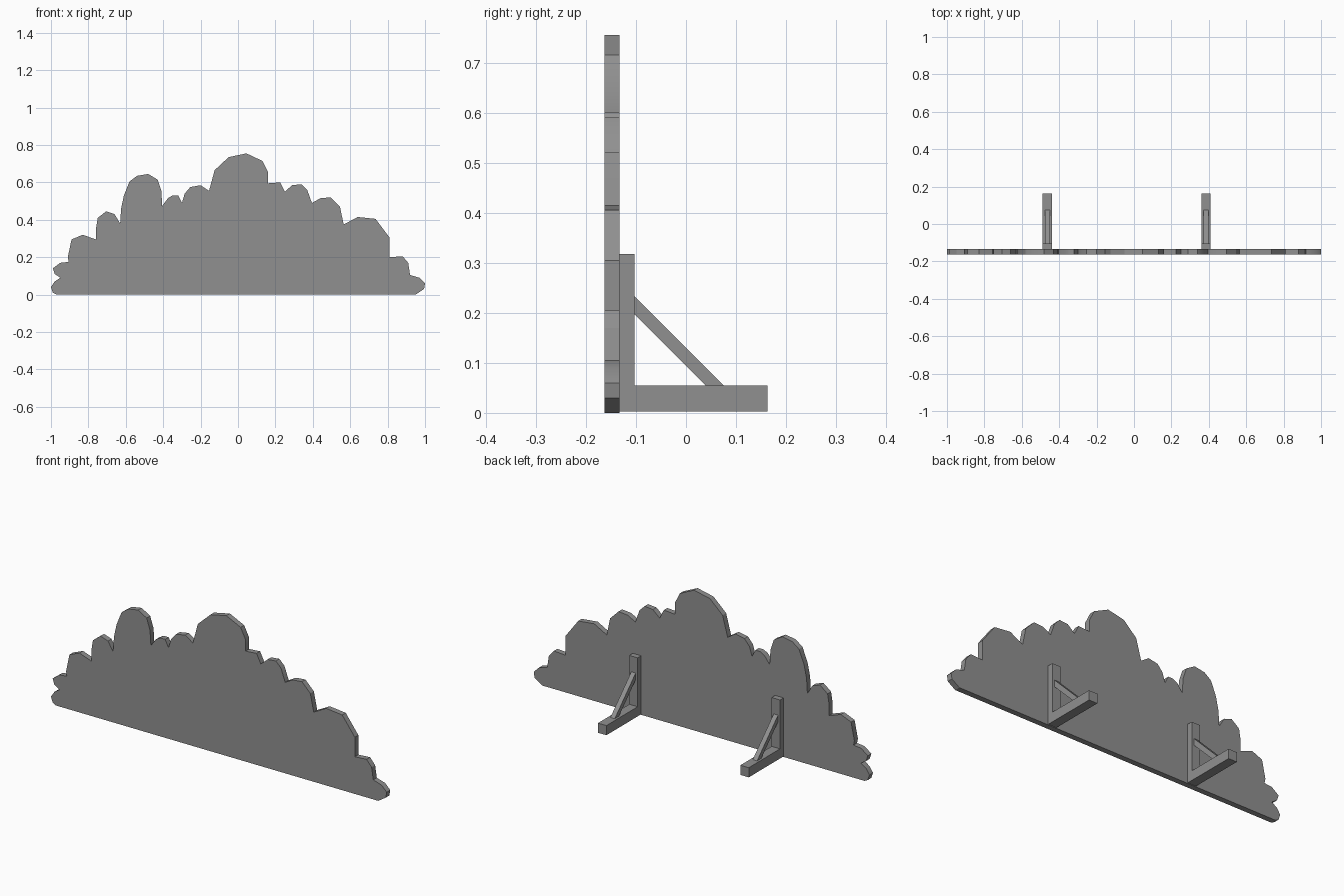
import bpy
import bmesh
import math
from mathutils import Vector

default_cube = bpy.data.objects.get("Cube")
if default_cube:
    bpy.data.objects.remove(default_cube, do_unlink=True)

# Single painted grey for the whole set piece
grey = bpy.data.materials.new("plain_grey")
grey.use_nodes = True
colour = (0.28, 0.28, 0.28, 1)
grey.diffuse_color = colour
grey.node_tree.nodes["Principled BSDF"].inputs["Base Color"].default_value = colour


def extrude_profile(name, points, direction):
    """Turn a closed outline into a solid board, extruded along direction."""
    mesh = bpy.data.meshes.new(name)
    bm = bmesh.new()
    face = bm.faces.new([bm.verts.new(p) for p in points])
    result = bmesh.ops.extrude_face_region(bm, geom=[face], use_keep_orig=True)
    moved = [v for v in result["geom"] if isinstance(v, bmesh.types.BMVert)]
    bmesh.ops.translate(bm, verts=moved, vec=Vector(direction))
    bmesh.ops.recalc_face_normals(bm, faces=bm.faces)
    bm.to_mesh(mesh)
    bm.free()
    mesh.materials.append(grey)
    obj = bpy.data.objects.new(name, mesh)
    bpy.context.scene.collection.objects.link(obj)
    return obj


def side_board(name, centre_x, width, outline):
    """Board cut from a (y, z) outline, centred on centre_x."""
    points = [(centre_x - width / 2, y, z) for y, z in outline]
    return extrude_profile(name, points, (width, 0, 0))


def rectangle(y_min, y_max, z_min, z_max):
    return [(y_min, z_min), (y_max, z_min), (y_max, z_max), (y_min, z_max)]


# Bush silhouette: one row per leafy puff, left to right, in hundredths
puffs = [
    [(-97, 0), (-99, 1), (-100, 4), (-98, 7), (-95, 9)],
    [(-98, 11), (-99, 14), (-95, 17), (-90.5, 17.5)],
    [(-91, 20), (-89, 29.5), (-83, 32), (-76, 29.5)],
    [(-76, 35), (-75, 41), (-70.5, 44.5), (-66, 43), (-63, 38)],
    [(-62.5, 46), (-61, 53), (-58, 60.5), (-54, 63.5), (-48, 64.5),
     (-43, 61.5), (-41, 55.5), (-40.5, 47.5)],
    [(-37.5, 51.5), (-35, 53), (-32, 53), (-30, 49)],
    [(-28.5, 54), (-25.5, 57.5), (-20, 58.5), (-15.5, 55.5)],
    [(-12.5, 66.5), (-5, 73.5), (4.5, 75.5), (13, 71.5), (16, 65.5), (16, 59.5)],
    [(22.5, 60), (25, 55)],
    [(29, 58.5), (34, 59), (37, 56), (39.5, 49)],
    [(44, 51.5), (49.5, 52), (54.5, 47), (56.5, 37.5)],
    [(64, 41.5), (73.5, 40.5), (81, 30.5), (81, 20)],
    [(88, 20.5), (91, 17), (92, 10.5)],
    [(97, 9), (100, 6), (99.5, 3), (95, 0)],
]

front_y, back_y = -0.163, -0.133
outline = [(x / 100, front_y, z / 100) for puff in puffs for x, z in puff]
panel = extrude_profile("bush_panel", outline, (0, back_y - front_y, 0))

# Rounded puffs shade smoothly along the rim, valleys stay sharp
bpy.ops.object.select_all(action="DESELECT")
panel.select_set(True)
bpy.context.view_layer.objects.active = panel
bpy.ops.object.shade_smooth_by_angle(angle=math.radians(30))

# Two rear stands: upright post, floor foot and diagonal brace
post_back, foot_end = -0.103, 0.163
foot_bottom, foot_top = 0.003, 0.055
for side, x in (("right", -0.463), ("left", 0.385)):
    side_board(side + "_post", x, 0.05,
               rectangle(back_y, post_back, foot_bottom, 0.318))
    side_board(side + "_foot", x, 0.05,
               rectangle(post_back, foot_end, foot_bottom, foot_top))
    side_board(side + "_brace", x, 0.026,
               [(post_back, 0.197), (post_back, 0.233),
                (0.075, foot_top), (0.039, foot_top)])
